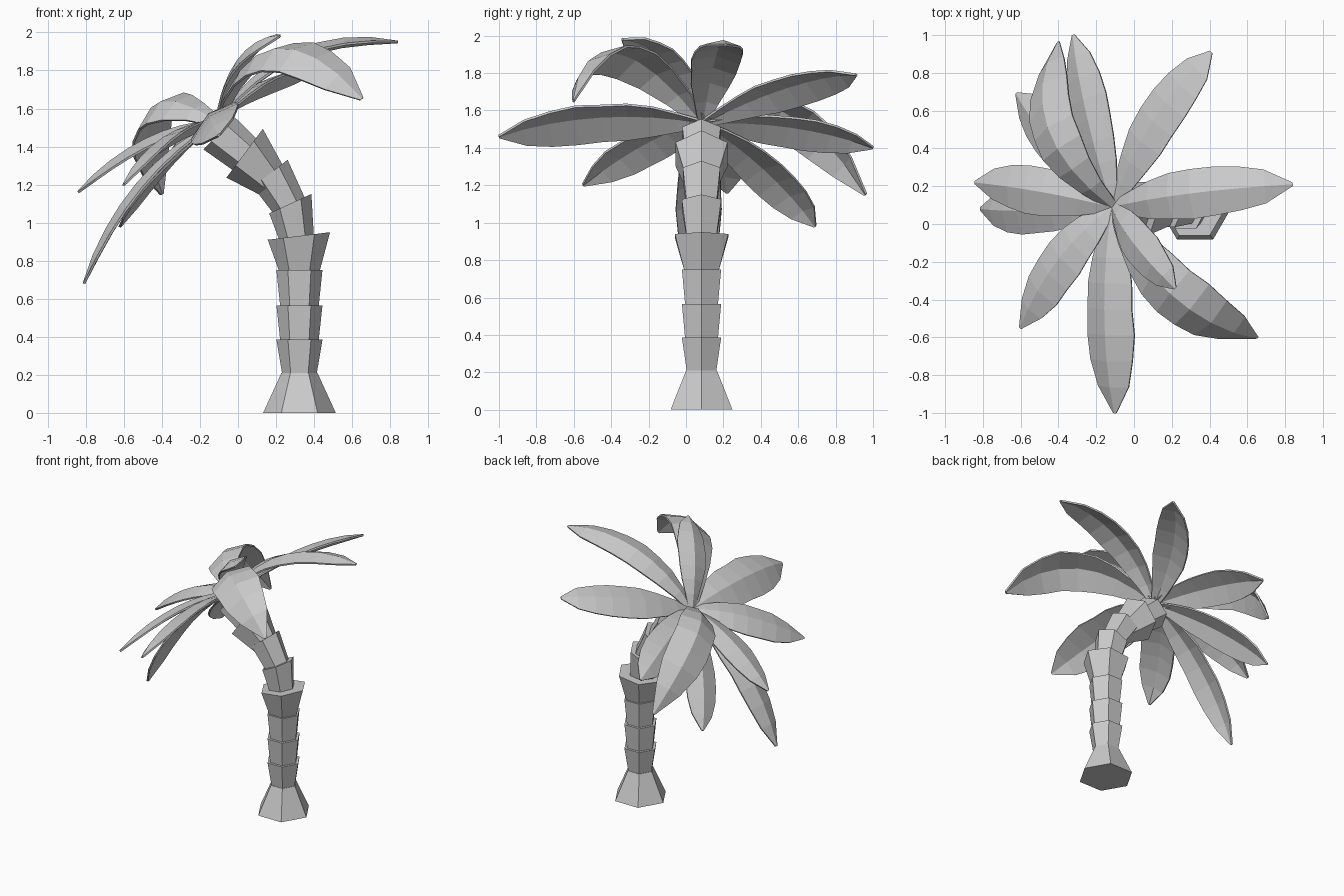
import bpy, bmesh, math, random
from mathutils import Vector

if "Cube" in bpy.data.objects:
    bpy.data.objects.remove(bpy.data.objects["Cube"])

random.seed(4)
CY = 0.083  # trunk centre line in y


def make_object(name, verts, faces):
    mesh = bpy.data.meshes.new(name)
    mesh.from_pydata(verts, [], faces)
    bm = bmesh.new()
    bm.from_mesh(mesh)
    bmesh.ops.recalc_face_normals(bm, faces=bm.faces)
    bm.to_mesh(mesh)
    bm.free()
    obj = bpy.data.objects.new(name, mesh)
    bpy.context.collection.objects.link(obj)
    return obj


def hex_ring(x, z, r, tilt):
    pts = []
    for i in range(6):
        a = i * math.pi / 3
        u = r * math.cos(a)
        pts.append((x + u * math.cos(tilt), CY + r * math.sin(a), z + u * math.sin(tilt)))
    return pts


# Trunk: stacked flaring six-sided segments, each ring is x, z, radius, tilt
segments = [
    ((.323, 0, .191, 0), (.323, .21, .095, 0)),
    ((.323, .20, .09, 0), (.323, .385, .121, 0)),
    ((.323, .37, .10, 0), (.323, .565, .121, 0)),
    ((.323, .55, .10, 0), (.323, .75, .121, 0)),
    ((.323, .74, .105, 0), (.32, .93, .165, .12)),
    ((.31, .91, .09, .15), (.275, 1.10, .122, .43)),
    ((.28, 1.07, .09, .45), (.17, 1.26, .115, .66)),
    ((.19, 1.20, .09, .68), (.035, 1.365, .16, .93)),
    ((.07, 1.33, .10, .93), (-.10, 1.47, .118, .8)),
]
for k, (low, high) in enumerate(segments):
    verts = hex_ring(*low) + hex_ring(*high)
    faces = [(i, (i + 1) % 6, (i + 1) % 6 + 6, i + 6) for i in range(6)]
    faces += [tuple(range(5, -1, -1)), tuple(range(6, 12))]
    make_object(f"trunk_segment_{k + 1}", verts, faces)

# Fronds: folded, arched leaves around the tilted crown axis
CROWN = Vector((-.11, .09, 1.53))
AXIS = Vector((-.64, 0, .77))
PROFILE = [.2, .5, .76, .93, 1, 1, .91, .66, .06]


def frond(name, mid, tip, width):
    mid, tip = Vector(mid), Vector(tip)
    ctrl = 2 * mid - (CROWN + tip) / 2
    verts, faces = [], []
    n = len(PROFILE) - 1
    for i, f in enumerate(PROFILE):
        t = i / n
        p = CROWN * (1 - t) ** 2 + ctrl * 2 * t * (1 - t) + tip * t * t
        tangent = ((ctrl - CROWN) * (1 - t) + (tip - ctrl) * t).normalized()
        side = tangent.cross(AXIS).normalized()
        up = side.cross(tangent)
        for s in (-1, 0, 1):
            w = width * f * (random.uniform(.95, 1.04) if s else 1)
            verts.append(p + side * s * w + up * width * f * (.14 - .3 * abs(s)))
        if i:
            a, b = 3 * (i - 1), 3 * i
            faces += [(a, a + 1, b + 1, b), (a + 1, a + 2, b + 2, b + 1)]
    obj = make_object(name, verts, faces)
    mod = obj.modifiers.new("thickness", 'SOLIDIFY')
    mod.thickness = .012
    mod.offset = 0


# Each frond: midpoint, tip, half width
fronds = [
    ((.11, .54, 1.71), (.41, .91, 1.79), .13),
    ((.30, .16, 1.88), (.84, .21, 1.95), .13),
    ((.20, -.36, 1.89), (.65, -.60, 1.65), .16),
    ((.01, -.10, 1.84), (.22, -.34, 1.98), .11),
    ((-.14, -.45, 1.55), (-.10, -1.0, 1.46), .155),
    ((-.38, -.18, 1.43), (-.60, -.55, 1.20), .13),
    ((-.48, .17, 1.42), (-.84, .22, 1.16), .125),
    ((-.52, .07, 1.19), (-.81, .08, .68), .12),
    ((-.41, .41, 1.28), (-.62, .69, .98), .12),
    ((-.44, .51, 1.585), (-.40, .96, 1.15), .15),
    ((-.23, .55, 1.50), (-.32, 1.0, 1.40), .125),
]
for k, (mid, tip, width) in enumerate(fronds):
    frond(f"frond_{k + 1}", mid, tip, width)
